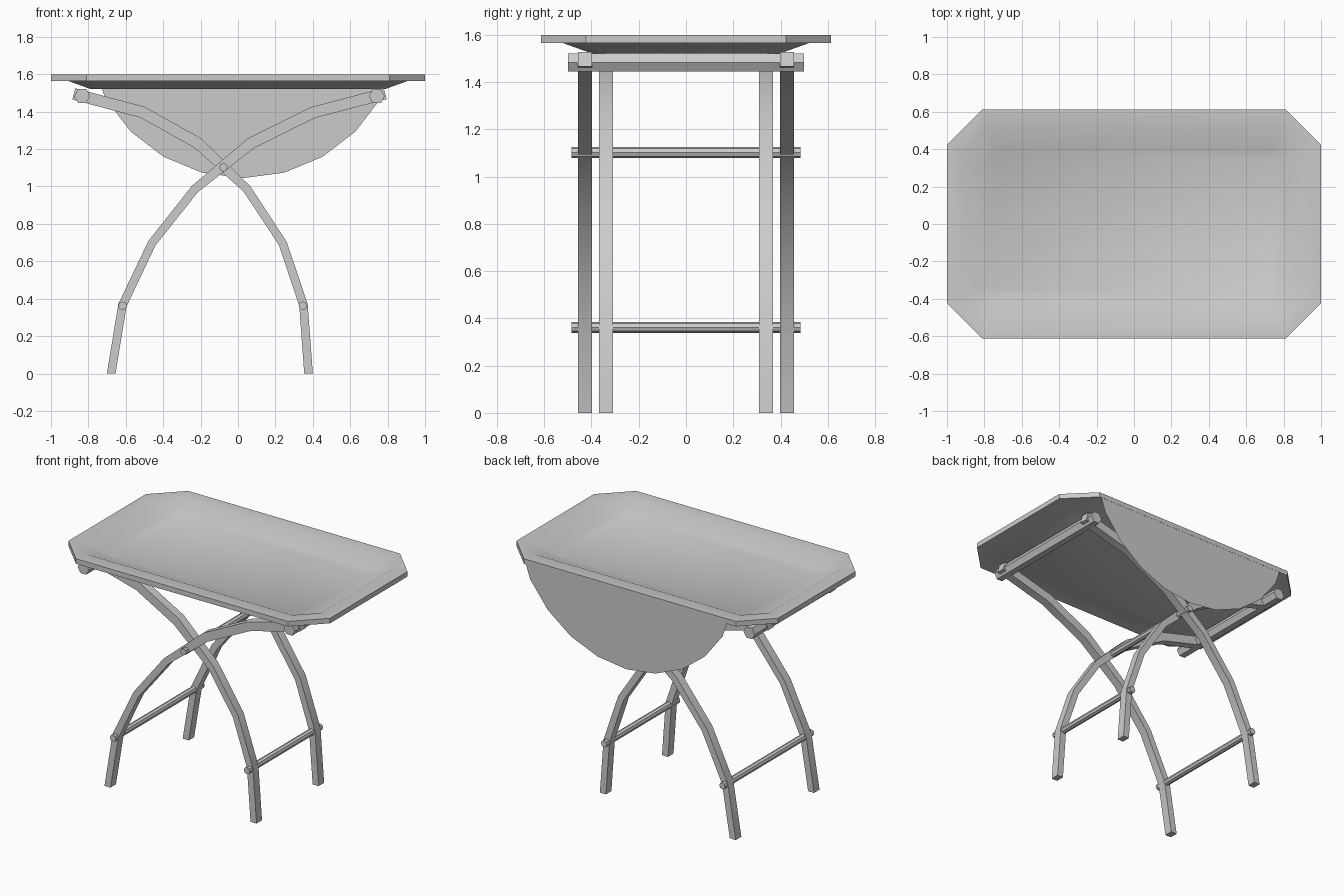
import bpy, bmesh, math
from mathutils import Vector

if "Cube" in bpy.data.objects:
    bpy.data.objects.remove(bpy.data.objects["Cube"])


def make(name, verts, faces, smooth=True):
    me = bpy.data.meshes.new(name)
    me.from_pydata(verts, [], faces)
    bm = bmesh.new()
    bm.from_mesh(me)
    bmesh.ops.recalc_face_normals(bm, faces=bm.faces)
    bm.to_mesh(me)
    bm.free()
    ob = bpy.data.objects.new(name, me)
    bpy.context.collection.objects.link(ob)
    if smooth:
        bpy.ops.object.select_all(action='DESELECT')
        ob.select_set(True)
        bpy.context.view_layer.objects.active = ob
        bpy.ops.object.shade_smooth_by_angle(angle=math.radians(30))
    return ob


def loft(name, rings):
    """Skin a list of equal-length rings and cap both ends."""
    n = len(rings[0])
    verts = [v for r in rings for v in r]
    faces = [(i * n + j, i * n + (j + 1) % n, (i + 1) * n + (j + 1) % n, (i + 1) * n + j)
             for i in range(len(rings) - 1) for j in range(n)]
    faces += [tuple(range(n)), tuple(range(len(verts) - n, len(verts)))]
    return make(name, verts, faces)


def octagon(a, b, c, z):
    """Rectangle of half size a, b with corners cut by c."""
    return [(a, -b + c, z), (a, b - c, z), (a - c, b, z), (-a + c, b, z),
            (-a, b - c, z), (-a, -b + c, z), (-a + c, -b, z), (a - c, -b, z)]


def bar(name, x, z, r, half, sides):
    """Cross bar along y."""
    loft(name, [[(x + r * math.cos(math.tau * k / sides), y, z + r * math.sin(math.tau * k / sides))
                 for k in range(sides)] for y in (-half, half)])


def leg(name, path, y, t=0.03):
    """Bent rectangular strip; path entries are x, z, width."""
    pts = [Vector((p[0], p[1])) for p in path]
    rings = []
    for i, p in enumerate(pts):
        d = Vector((0, 0))
        if i > 0:
            d += (p - pts[i - 1]).normalized()
        if i < len(pts) - 1:
            d += (pts[i + 1] - p).normalized()
        n = Vector((-d.y, d.x)).normalized()
        if i == 0:
            n = Vector((-1, 0))  # foot cut level with the floor
        n = n * path[i][2] / 2
        rings.append([(p.x + s * n.x, y + u * t, p.y + s * n.y)
                      for s, u in ((1, 1), (1, -1), (-1, -1), (-1, 1))])
    loft(name, rings)


# Tray with sloped walls and a flat rim
loft("tray", [octagon(0.79, 0.40, 0.06, 1.522), octagon(0.91, 0.52, 0.13, 1.565),
              octagon(1.0, 0.613, 0.19, 1.565), octagon(1.0, 0.613, 0.19, 1.6),
              octagon(0.91, 0.52, 0.13, 1.6), octagon(0.79, 0.40, 0.06, 1.543)])

# Thin rounded flap hanging from the back edge
cx, cz, r, top = 0.027, 1.895, 0.85, 1.57
arc = [(cx + r * math.sin(math.radians(a)), 0.612, cz - r * math.cos(math.radians(a)))
       for a in range(-60, 61, 15)]
flap = [(cx - 0.77, 0.612, top)] + arc + [(cx + 0.77, 0.612, top)]
make("back_flap", flap, [tuple(range(len(flap)))], smooth=False)

# Crossed bent legs, outer and inner pairs
outer = [(-0.678, 0, 0.046), (-0.618, 0.365, 0.046), (-0.46, 0.697, 0.045), (-0.23, 0.987, 0.046),
         (0.07, 1.232, 0.062), (0.40, 1.395, 0.062), (0.787, 1.497, 0.062)]
inner = [(0.377, 0, 0.046), (0.35, 0.367, 0.046), (0.24, 0.695, 0.045), (0.048, 0.987, 0.046),
         (-0.215, 1.232, 0.062), (-0.51, 1.397, 0.062), (-0.878, 1.495, 0.062)]
for side, s in (("front", -1), ("back", 1)):
    leg(side + "_outer_leg", outer, s * 0.427)
    leg(side + "_inner_leg", inner, s * 0.339)

# Top rails, lower stretchers and pivot rod
bar("left_top_rail", -0.833, 1.483, 0.043, 0.5, 6)
bar("right_top_rail", 0.742, 1.483, 0.043, 0.5, 6)
bar("outer_stretcher", -0.617, 0.362, 0.023, 0.485, 8)
bar("inner_stretcher", 0.347, 0.362, 0.023, 0.4, 8)
bar("pivot_rod", -0.078, 1.102, 0.023, 0.485, 8)
